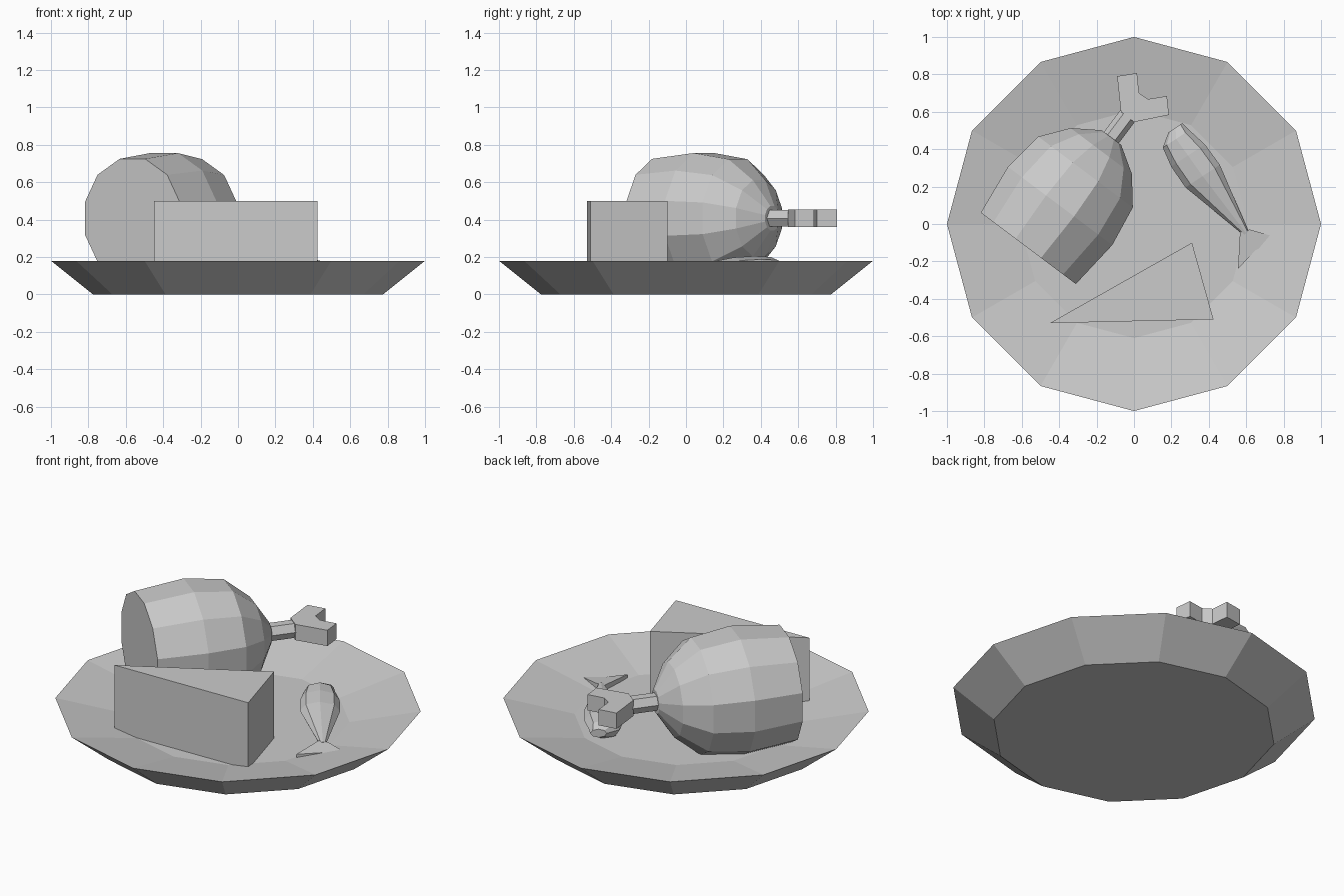
import bpy, bmesh
from math import cos, sin, pi
from mathutils import Vector

if "Cube" in bpy.data.objects:
    bpy.data.objects.remove(bpy.data.objects["Cube"])


def finish(name, bm):
    bmesh.ops.recalc_face_normals(bm, faces=bm.faces)
    mesh = bpy.data.meshes.new(name)
    bm.to_mesh(mesh)
    bm.free()
    obj = bpy.data.objects.new(name, mesh)
    bpy.context.collection.objects.link(obj)
    return obj


def loft(name, rings):
    """Skin a list of equal-length point rings and cap both ends."""
    bm = bmesh.new()
    rows = [[bm.verts.new(p) for p in ring] for ring in rings]
    n = len(rows[0])
    for a, b in zip(rows, rows[1:]):
        for i in range(n):
            j = (i + 1) % n
            bm.faces.new((a[i], a[j], b[j], b[i]))
    bm.faces.new(rows[0])
    bm.faces.new(rows[-1])
    return finish(name, bm)


def ring(center, side, up, rx, rz, n, phase=0.0):
    c, s, u = Vector(center), Vector(side).normalized(), Vector(up)
    return [c + s * rx * cos(2 * pi * i / n + phase) + u * rz * sin(2 * pi * i / n + phase)
            for i in range(n)]


def prism(name, outline, z0, z1):
    return loft(name, [[(x, y, z) for x, y in outline] for z in (z0, z1)])


X, Y, Z = (1, 0, 0), (0, 1, 0), (0, 0, 1)

# Twelve-sided plate: base, rim, then the sunken floor
loft("plate", [ring((0, 0, z), X, Y, r, r, 12)
               for r, z in ((0.775, 0), (1.0, 0.18), (0.61, 0.10))])

# Ham: rounded body lying along a diagonal axis, with a flat cut face
cut = Vector((-0.565, -0.13, 0.407))
axis = Vector((0.6, 0.8, 0))
side = Vector((0.8, -0.6, 0))
ham_profile = ((0, 0.329), (0.283, 0.361), (0.51, 0.327), (0.65, 0.212), (0.74, 0.068))
loft("ham", [ring(cut + axis * t, side, Z, r, r, 12, pi / 12) for t, r in ham_profile])

# Bone shaft and forked knuckle
loft("bone_shaft", [ring(cut + axis * t, side, Z, 0.05, 0.05, 6) for t in (0.68, 0.90)])
prism("bone_end", [(-0.09, 0.79), (0.016, 0.807), (0.027, 0.70), (0.075, 0.668),
                   (0.176, 0.684), (0.187, 0.583), (0.0, 0.545), (-0.07, 0.60)],
      0.36, 0.455)

# Cheese wedge
prism("cheese_wedge", [(-0.45, -0.53), (0.425, -0.51), (0.31, -0.10)], 0.09, 0.50)

# Fish body: flattened rings along a slightly bent spine
fish_side = (0.835, 0.55, 0)
spine = ((0.222, 0.515, 0.145, 0.045, 0.025), (0.225, 0.455, 0.145, 0.085, 0.055),
         (0.289, 0.366, 0.145, 0.108, 0.060), (0.367, 0.256, 0.143, 0.110, 0.055),
         (0.60, -0.05, 0.120, 0.016, 0.016))
loft("fish_body", [ring((x, y, z), fish_side, Z, w, h, 8) for x, y, z, w, h in spine])

# Fish tail: notched fan, thicker where it meets the body
tail = ((0.567, -0.037, 0.132), (0.62, -0.030, 0.132), (0.775, -0.075, 0.125),
        (0.65, -0.14, 0.118), (0.556, -0.24, 0.122))
loft("fish_tail", [[(x, y, 0.10) for x, y, z in tail], tail])
